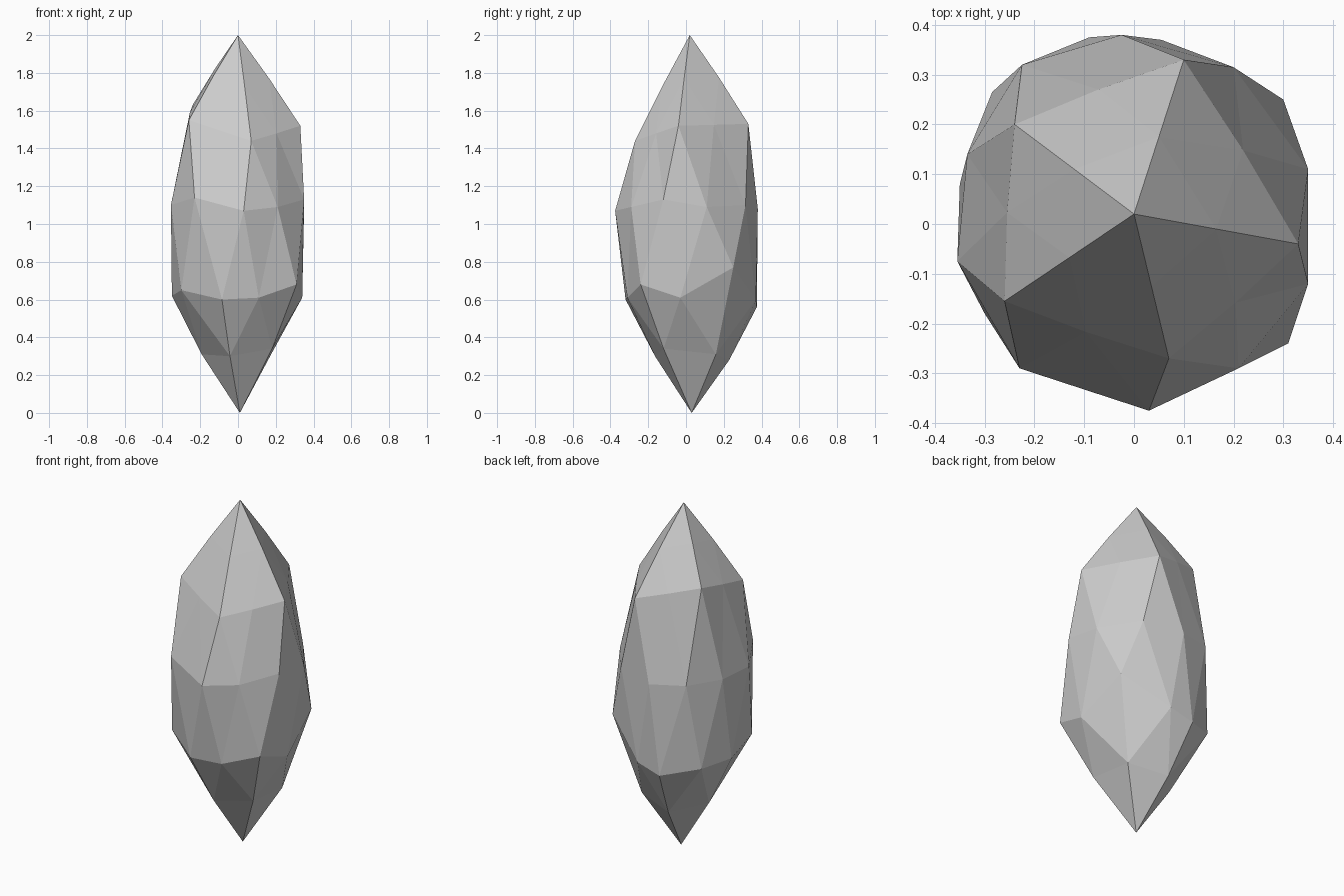
import bpy, bmesh
from math import atan2, degrees
from mathutils import Vector as V

if "Cube" in bpy.data.objects:
    bpy.data.objects.remove(bpy.data.objects["Cube"])

TOP, BOTTOM = V((0.0, 0.02, 2.0)), V((0.01, 0.03, 0.0))

# rough outline of the crystal, counter-clockwise from +x
upper = [V(p) for p in ((.33, -.04, 1.52), (.10, .33, 1.53), (-.24, .20, 1.63),
                        (-.26, -.155, 1.55), (.07, -.27, 1.44))]
middle = [V(p) for p in ((.35, .11, 1.09), (.20, .315, 1.10), (-.025, .38, 1.08),
                         (-.225, .32, 1.10), (-.335, .14, 1.10), (-.355, -.075, 1.10),
                         (-.23, -.29, 1.14), (.03, -.375, 1.07), (.21, -.29, 1.09),
                         (.35, -.12, 1.13))]
lower = [V(p) for p in ((.34, -.03, .61), (.30, .25, .77), (.055, .37, .60),
                        (-.09, .375, .56), (-.285, .265, .61), (-.35, .08, .62),
                        (-.30, -.18, .65), (-.085, -.32, .60), (.11, -.31, .61),
                        (.31, -.24, .68))]


def between(a, b, push, dz=0):
    m = (a + b) / 2
    return V((m.x * push, m.y * push, m.z + dz))


# in-between points follow from the outline
upper_ring = []
for i, p in enumerate(upper):
    upper_ring += [p, between(p, upper[(i + 1) % 5], 1.02)]
tip_ring = [between(p, TOP, 1.0, 0.01) for p in upper]
base_ring = [between(p, BOTTOM, 1.13) for p in lower[1::2]]
base_ring[0].z = 0.31

# (lowest unit-sphere height, ring, first angle, step)
rings = ((0.99, [TOP], 0, 360), (0.7, tip_ring, 0, 72), (0.3, upper_ring, 0, 36),
         (-0.3, middle, 18, 36), (-0.7, lower, 0, 36), (-0.99, base_ring, 36, 72),
         (-2, [BOTTOM], 0, 360))

# faceted crystal: an icosphere fitted to the rings
bm = bmesh.new()
bmesh.ops.create_icosphere(bm, subdivisions=2, radius=1)
for v in bm.verts:
    angle = degrees(atan2(v.co.y, v.co.x))
    for low, pts, start, step in rings:
        if v.co.z > low:
            v.co = pts[round((angle - start) / step) % len(pts)]
            break
bmesh.ops.recalc_face_normals(bm, faces=bm.faces)
mesh = bpy.data.meshes.new("crystal")
bm.to_mesh(mesh)
bm.free()
bpy.context.collection.objects.link(bpy.data.objects.new("crystal", mesh))
